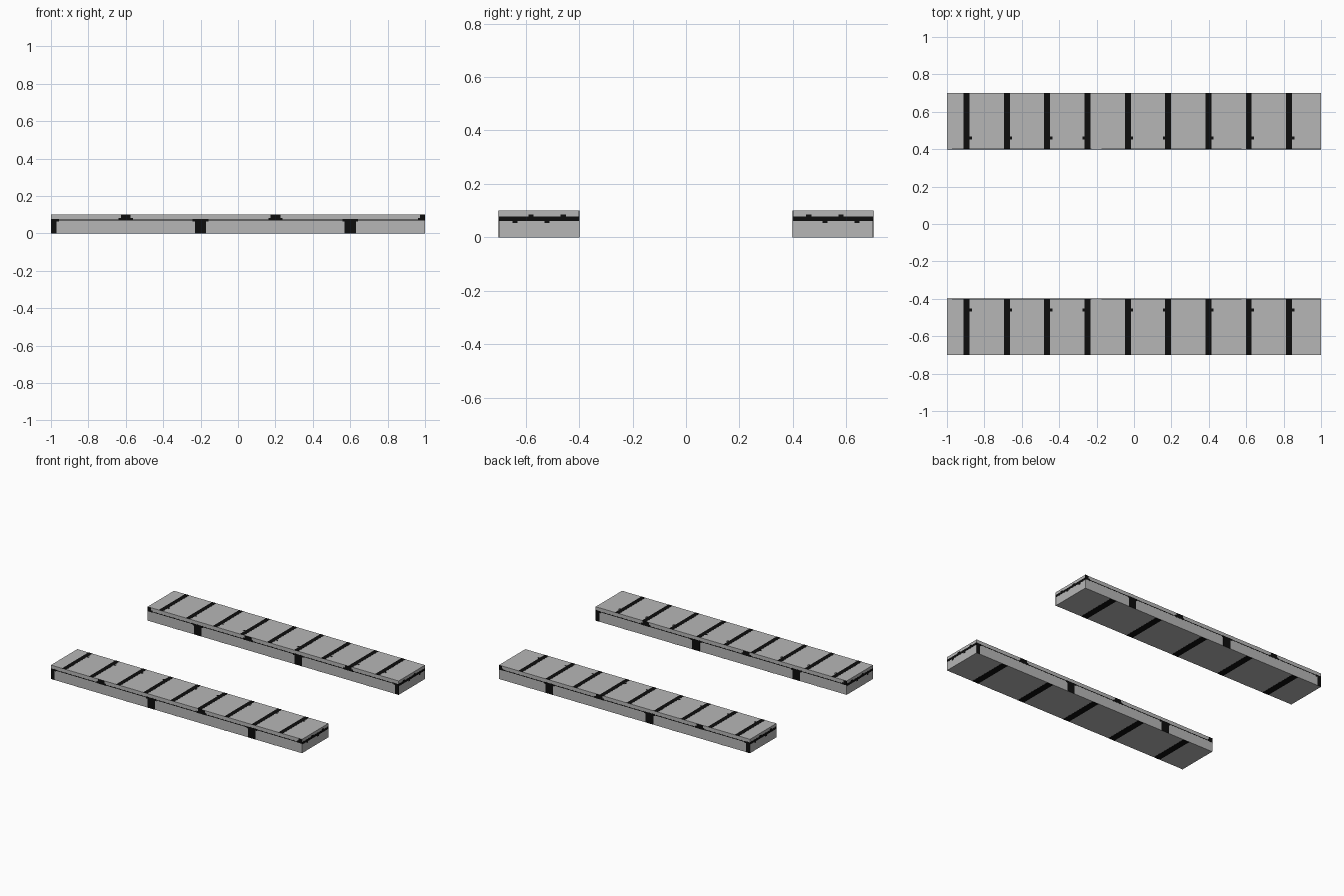
import bpy, bmesh
from mathutils import Matrix, Vector

if "Cube" in bpy.data.objects:
    bpy.data.objects.remove(bpy.data.objects["Cube"])


def material(name, value):
    m = bpy.data.materials.new(name)
    m.diffuse_color = (value, value, value, 1)
    m.use_nodes = True
    m.node_tree.nodes["Principled BSDF"].inputs["Base Color"].default_value = m.diffuse_color
    return m


STONE = material("grey stone", 0.47)
DARK = material("black joints", 0.004)
T = 0.0008  # how far the painted plates stand proud


def add_box(bm, x0, x1, y0, y1, z0, z1):
    size = Vector((x1 - x0, y1 - y0, z1 - z0))
    mid = Vector(((x0 + x1) / 2, (y0 + y1) / 2, (z0 + z1) / 2))
    bmesh.ops.create_cube(bm, size=1, matrix=Matrix.Translation(mid) @ Matrix.Diagonal((*size, 1)))


def finish(bm, name, mat):
    me = bpy.data.meshes.new(name)
    bm.to_mesh(me)
    bm.free()
    me.materials.append(mat)
    ob = bpy.data.objects.new(name, me)
    bpy.context.collection.objects.link(ob)


def slab(side, name):
    # y range measured outwards from the centre line
    def box(bm, x0, x1, a, b, z0, z1):
        ys = sorted((a * side, b * side))
        add_box(bm, max(x0, -1 - T), min(x1, 1 + T), ys[0], ys[1], z0, z1)

    bm = bmesh.new()
    box(bm, -1, 1, 0.4, 0.7, 0, 0.1)
    finish(bm, name + "_slab", STONE)

    # stripes on the top, each with a small chip on one side
    bm = bmesh.new()
    for i in range(9):
        x = -0.895 + i * 0.2155
        box(bm, x - 0.016, x + 0.016, 0.4, 0.7, 0.1 - T, 0.1 + T)
        chip = -0.012 if i in (3, 5) else 0.012
        box(bm, x + chip - 0.016, x + chip + 0.016, 0.453, 0.467, 0.1 - T, 0.1 + T)
    finish(bm, name + "_top_joints", DARK)

    # wider spaced stripes underneath, flush with the ground
    bm = bmesh.new()
    for i in range(5):
        x = -0.78 + i * 0.385
        box(bm, x - 0.025, x + 0.025, 0.4, 0.7, -T, T)
    finish(bm, name + "_bottom_joints", DARK)

    # brick joints on the long sides; the inner side runs the other way
    bm = bmesh.new()
    for y, flip in ((0.7, 1), (0.4, -1)):
        a, b = y - T, y + T
        box(bm, -1, 1, a, b, 0.070, 0.075)
        for i in range(6):
            x = flip * (-1 + 0.4 * i)
            if i % 2 == 0:
                box(bm, x - 0.030, x + 0.030, a, b, 0, 0.075)
                box(bm, x - 0.042, x + 0.042, a, b, 0.064, 0.077)
            else:
                box(bm, x - 0.026, x + 0.026, a, b, 0.07, 0.1)
                box(bm, x - 0.038, x + 0.038, a, b, 0.068, 0.082)
    finish(bm, name + "_side_joints", DARK)

    # band across both ends with small bumps above and below
    bm = bmesh.new()
    for x in (-1, 1):
        box(bm, x - T, x + T, 0.4, 0.7, 0.062, 0.079)
        for y in (0.46, 0.58):
            box(bm, x - T, x + T, y - 0.01, y + 0.01, 0.075, 0.086)
        for y in (0.52, 0.64):
            box(bm, x - T, x + T, y - 0.01, y + 0.01, 0.053, 0.065)
    finish(bm, name + "_end_joints", DARK)


slab(-1, "front")
slab(1, "back")
